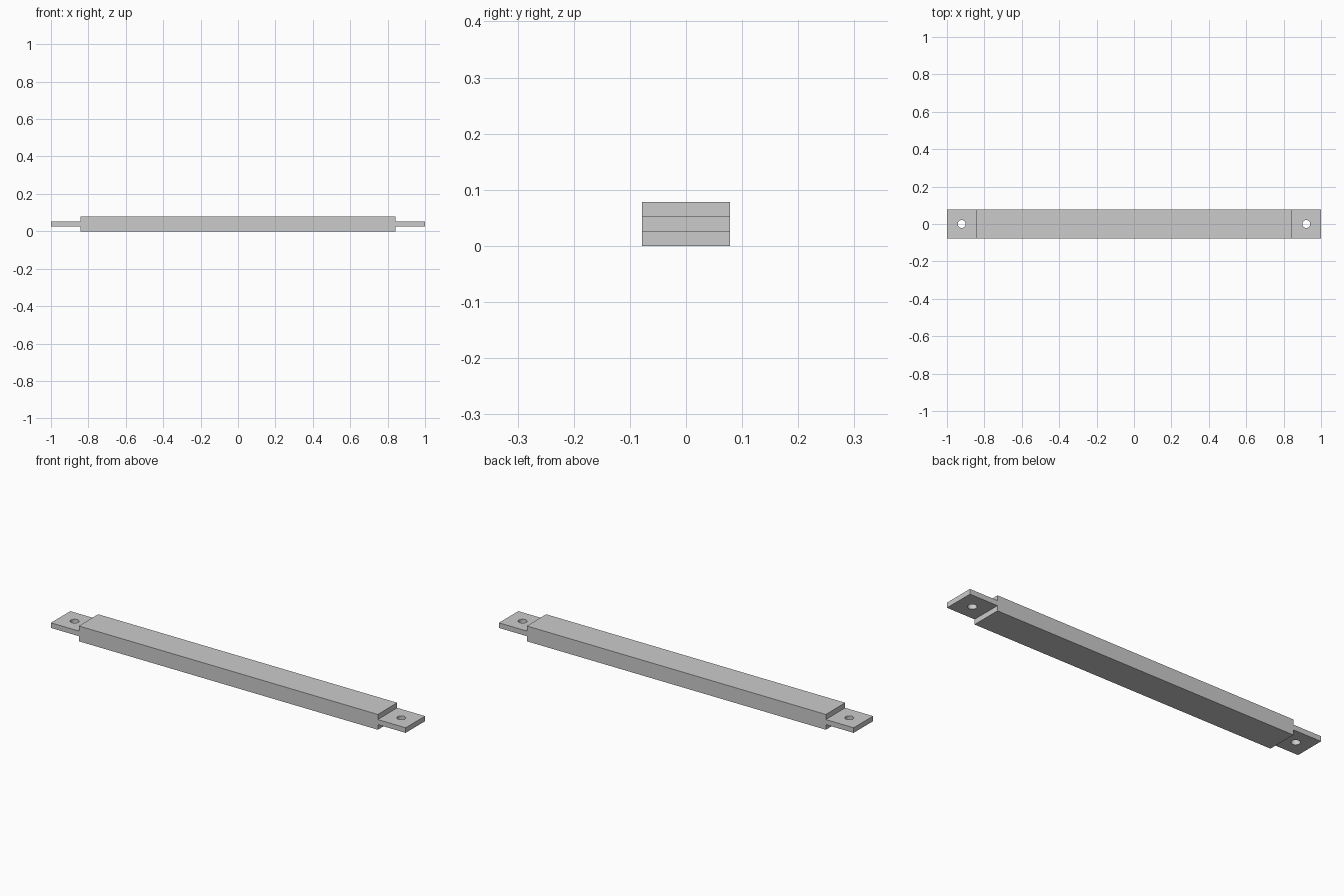
import bpy
import bmesh

cube = bpy.data.objects.get("Cube")
if cube:
    bpy.data.objects.remove(cube, do_unlink=True)

HALF_LENGTH, SHOULDER, HALF_WIDTH = 1.0, 0.843, 0.078
HEIGHT, TAB_LOW, TAB_HIGH = 0.078, 0.026, 0.052
HOLE_X, HOLE_RADIUS = 0.921, 0.021

grey = bpy.data.materials.new("light_grey")
grey.use_nodes = True
colour = (0.6, 0.6, 0.6, 1)
grey.diffuse_color = colour
grey.node_tree.nodes["Principled BSDF"].inputs["Base Color"].default_value = colour

# Beam with a thin tab at each end: stepped side profile, extruded across the width
right_half = [(SHOULDER, 0), (SHOULDER, TAB_LOW), (HALF_LENGTH, TAB_LOW),
              (HALF_LENGTH, TAB_HIGH), (SHOULDER, TAB_HIGH), (SHOULDER, HEIGHT)]
profile = right_half + [(-x, z) for x, z in reversed(right_half)]
bm = bmesh.new()
face = bm.faces.new([bm.verts.new((x, -HALF_WIDTH, z)) for x, z in profile])
extruded = bmesh.ops.extrude_face_region(bm, geom=[face])["geom"]
bmesh.ops.translate(bm, vec=(0, 2 * HALF_WIDTH, 0),
                    verts=[v for v in extruded if isinstance(v, bmesh.types.BMVert)])
bmesh.ops.recalc_face_normals(bm, faces=bm.faces)
mesh = bpy.data.meshes.new("tabbed_beam")
bm.to_mesh(mesh)
bm.free()
beam = bpy.data.objects.new("tabbed_beam", mesh)
bpy.context.collection.objects.link(beam)
mesh.materials.append(grey)

# Round bolt hole through each tab
for side, name in ((1, "left"), (-1, "right")):
    bpy.ops.mesh.primitive_cylinder_add(vertices=32, radius=HOLE_RADIUS, depth=0.2,
                                        location=(side * HOLE_X, 0, HEIGHT / 2))
    cutter = bpy.context.object
    cutter.name = name + "_hole_cutter"
    cutter.data.materials.append(grey)
    cutter.hide_render = True
    cutter.hide_set(True)
    cut = beam.modifiers.new(name + "_hole", "BOOLEAN")
    cut.operation = "DIFFERENCE"
    cut.solver = "EXACT"
    cut.object = cutter

# Smooth hole walls, crisp edges elsewhere
bpy.ops.object.select_all(action="DESELECT")
bpy.context.view_layer.objects.active = beam
beam.select_set(True)
for modifier in list(beam.modifiers):
    bpy.ops.object.modifier_apply(modifier=modifier.name)
bpy.ops.object.shade_smooth_by_angle()
for cutter in [o for o in bpy.data.objects if o.name.endswith("_hole_cutter")]:
    bpy.data.objects.remove(cutter, do_unlink=True)
